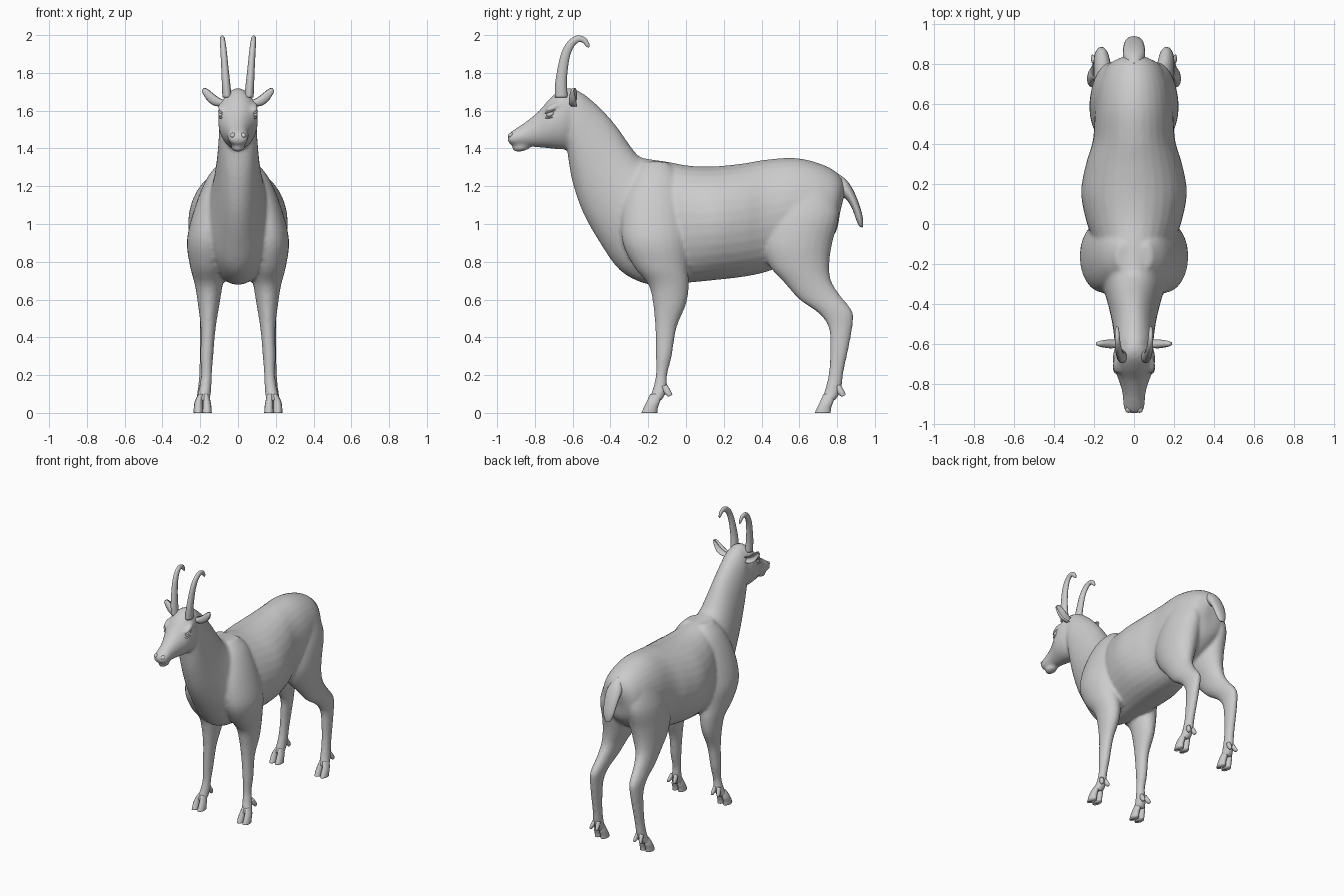
import bpy, bmesh, math
from mathutils import Vector, Matrix


def catmull(a, b, c, d, t):
    return [0.5 * (2 * q + (r - p) * t + (2 * p - 5 * q + 4 * r - s) * t * t
                   + (3 * q - p - 3 * r + s) * t ** 3) for p, q, r, s in zip(a, b, c, d)]


def smooth_rows(rows, steps):
    """Interpolate a list of section rows with a spline."""
    out = []
    for i in range(len(rows) - 1):
        a, d = rows[max(i - 1, 0)], rows[min(i + 2, len(rows) - 1)]
        out += [catmull(a, rows[i], rows[i + 1], d, k / steps) for k in range(steps)]
    return out + [list(rows[-1])]


def skin(bm, rings):
    loops = [[bm.verts.new(p) for p in ring] for ring in rings]
    n = len(loops[0])
    faces = [bm.faces.new((a[i], a[(i + 1) % n], b[(i + 1) % n], b[i]))
             for a, b in zip(loops, loops[1:]) for i in range(n)]
    faces += [bm.faces.new(loops[0]), bm.faces.new(loops[-1])]
    bmesh.ops.recalc_face_normals(bm, faces=faces)


def loft(bm, rows, n=24, side=1, steps=4):
    """Elliptic sections: y, z of one edge; y, z of the opposite edge; half width; centre x."""
    rings = []
    for y1, z1, y2, z2, w, xc in smooth_rows(rows, steps):
        ring = []
        for k in range(n):
            t = 2 * math.pi * k / n
            c = math.cos(t)
            ring.append((side * (xc + max(w, .002) * math.sin(t)),
                         (y1 + y2) / 2 + c * (y1 - y2) / 2, (z1 + z2) / 2 + c * (z1 - z2) / 2))
        rings.append(ring)
    skin(bm, rings)


def ball(bm, loc, size, rot=0):
    m = Matrix.Translation(loc) @ Matrix.Rotation(rot, 4, 'X') @ Matrix.Diagonal((*size, 1))
    bmesh.ops.create_uvsphere(bm, u_segments=16, v_segments=10, radius=1, matrix=m)


def finish(bm, name):
    mesh = bpy.data.meshes.new(name)
    bm.to_mesh(mesh)
    bm.free()
    for p in mesh.polygons:
        p.use_smooth = True
    ob = bpy.data.objects.new(name, mesh)
    bpy.context.collection.objects.link(ob)
    return ob


SIDES = (1, -1)

# torso and neck
torso = [(.85, 1.2, .815, 1.06, .05), (.80, 1.272, .79, .95, .13), (.70, 1.323, .70, .86, .175),
         (.57, 1.35, .57, .80, .195), (.42, 1.34, .42, .745, .205), (.3, 1.32, .3, .72, .24),
         (.15, 1.305, .17, .705, .264), (.02, 1.308, .02, .69, .24), (-.1, 1.33, -.1, .68, .2),
         (-.2, 1.345, -.22, .685, .18), (-.25, 1.36, -.35, .755, .16), (-.3, 1.42, -.455, .9, .135),
         (-.37, 1.52, -.545, 1.06, .115), (-.45, 1.61, -.6, 1.22, .104),
         (-.53, 1.68, -.625, 1.36, .098), (-.58, 1.71, -.635, 1.45, .09)]
# skull and muzzle
skull = [(-.53, 1.67, -.57, 1.48, .07), (-.60, 1.715, -.615, 1.405, .092),
         (-.66, 1.712, -.66, 1.395, .105), (-.72, 1.665, -.72, 1.40, .1),
         (-.78, 1.597, -.77, 1.405, .078), (-.85, 1.54, -.83, 1.41, .058),
         (-.905, 1.503, -.89, 1.412, .054), (-.938, 1.478, -.928, 1.42, .045),
         (-.946, 1.46, -.942, 1.435, .022)]
# legs, from the shoulder or hip down to the pastern
front_leg = [(-.22, 1.33, -.1, 1.33, .03, .06), (-.28, 1.25, -.04, 1.25, .07, .09),
             (-.33, 1.1, -.01, 1.1, .09, .135), (-.34, .92, .01, .92, .11, .16),
             (-.28, .78, .01, .78, .095, .16), (-.2, .68, .015, .68, .074, .155),
             (-.175, .58, .002, .58, .058, .155), (-.163, .45, -.05, .45, .04, .158),
             (-.16, .3, -.075, .3, .034, .165), (-.16, .2, -.1, .2, .029, .167),
             (-.178, .12, -.1, .12, .033, .175), (-.2, .065, -.13, .065, .038, .186)]
hind_leg = [(.5, 1.22, .78, 1.2, .07, .09), (.44, 1.05, .81, 1.05, .1, .11),
            (.4, .9, .775, .9, .108, .115), (.44, .78, .76, .8, .092, .125),
            (.52, .69, .765, .71, .068, .14), (.6, .6, .81, .63, .052, .15),
            (.705, .525, .88, .54, .042, .16), (.755, .45, .883, .47, .036, .165),
            (.762, .35, .863, .35, .032, .17), (.757, .22, .835, .22, .03, .175),
            (.735, .12, .82, .12, .033, .18), (.715, .065, .79, .065, .038, .187)]

# all the flesh is fused into one skin
bm = bmesh.new()
loft(bm, [r + (0,) for r in torso], 32)
loft(bm, [r + (0,) for r in skull], 32)
ball(bm, (0, -.875, 1.402), (.036, .048, .018), .12)
for s in SIDES:
    loft(bm, front_leg, side=s)
    loft(bm, hind_leg, side=s)
    ball(bm, (s * .085, -.705, 1.618), (.022, .05, .016), .5)
body = finish(bm, "body")
rm = body.modifiers.new("fuse", 'REMESH')
rm.mode = 'VOXEL'
rm.voxel_size = .011
rm.use_smooth_shade = True
sm = body.modifiers.new("soften", 'SMOOTH')
sm.factor = .5
sm.iterations = 5

# cloven hooves and dewclaws
for name, y in (("front_hooves", 0), ("hind_hooves", .918)):
    bm = bmesh.new()
    for s in SIDES:
        for dx in (-.021, .021):
            x = .187 + dx
            loft(bm, [(y - .19, .1, y - .13, .1, .014, .183 + dx * .6),
                      (y - .208, .06, y - .138, .06, .021, x),
                      (y - .225, .025, y - .15, .025, .024, x + dx * .1),
                      (y - .236, 0, y - .152, 0, .025, x + dx * .1)], 12, s, 3)
            loft(bm, [(y - .13, .14, y - .1, .15, .014, .178 + dx * .7),
                      (y - .115, .105, y - .08, .115, .014, .18 + dx),
                      (y - .095, .085, y - .072, .095, .006, .182 + dx * 1.2)], 10, s, 3)
    finish(bm, name)

# tail
bm = bmesh.new()
loft(bm, [(.80, 1.27, .79, 1.12, .045, 0), (.85, 1.232, .825, 1.14, .055, 0),
          (.885, 1.18, .853, 1.125, .055, 0), (.915, 1.11, .88, 1.08, .05, 0),
          (.935, 1.04, .9, 1.025, .04, 0), (.937, .99, .915, .992, .022, 0),
          (.934, .982, .925, .984, .006, 0)], 16)
finish(bm, "tail")

# hooked horns: y, z, x, radius along the curve
path = [(-.66, 1.67, .058, .034), (-.662, 1.74, .063, .031), (-.653, 1.82, .069, .027),
        (-.636, 1.9, .075, .024), (-.608, 1.955, .08, .021), (-.572, 1.98, .083, .018),
        (-.54, 1.973, .084, .015), (-.521, 1.948, .084, .011), (-.516, 1.935, .084, .004)]
bm = bmesh.new()
for s in SIDES:
    rows = []
    for i, (y, z, x, r) in enumerate(path):
        a, b = path[max(i - 1, 0)], path[min(i + 1, len(path) - 1)]
        t = Vector((b[0] - a[0], b[1] - a[1])).normalized() * r
        rows.append((y - t.y, z + t.x, y + t.y, z - t.x, r * .72, x))
    loft(bm, rows, 16, s)
finish(bm, "horns")

# ears: x, upper z, lower z, half thickness
ear = [(.07, 1.655, 1.62, .016), (.1, 1.668, 1.622, .02), (.13, 1.69, 1.628, .02),
       (.16, 1.714, 1.65, .015), (.18, 1.72, 1.68, .009), (.19, 1.708, 1.698, .003)]
bm = bmesh.new()
for s in SIDES:
    rings = []
    for x, zt, zb, h in smooth_rows(ear, 3):
        ring = []
        for k in range(16):
            c, q = math.cos(math.pi * k / 8), math.sin(math.pi * k / 8)
            # the forward side is hollowed into a cup
            y = -.6 - h * q if q < 0 else -.605 + h * .45 * q - h * .9 * abs(c)
            y = -1.2 - y
            ring.append((s * x, y, (zt + zb) / 2 + c * (zt - zb) / 2))
        rings.append(ring)
    skin(bm, rings)
finish(bm, "ears")

# eyes with lids, and nostril rims
bm = bmesh.new()
for s in SIDES:
    ball(bm, (s * .09, -.718, 1.582), (.014, .022, .014), .3)
finish(bm, "eyes")
bm = bmesh.new()
for s in SIDES:
    ball(bm, (s * .09, -.715, 1.598), (.015, .034, .007), .35)
    ball(bm, (s * .088, -.718, 1.565), (.015, .03, .006), .1)
finish(bm, "eyelids")
bm = bmesh.new()
for s in SIDES:
    ball(bm, (s * .028, -.928, 1.47), (.016, .016, .012), .6)
finish(bm, "nostrils")
